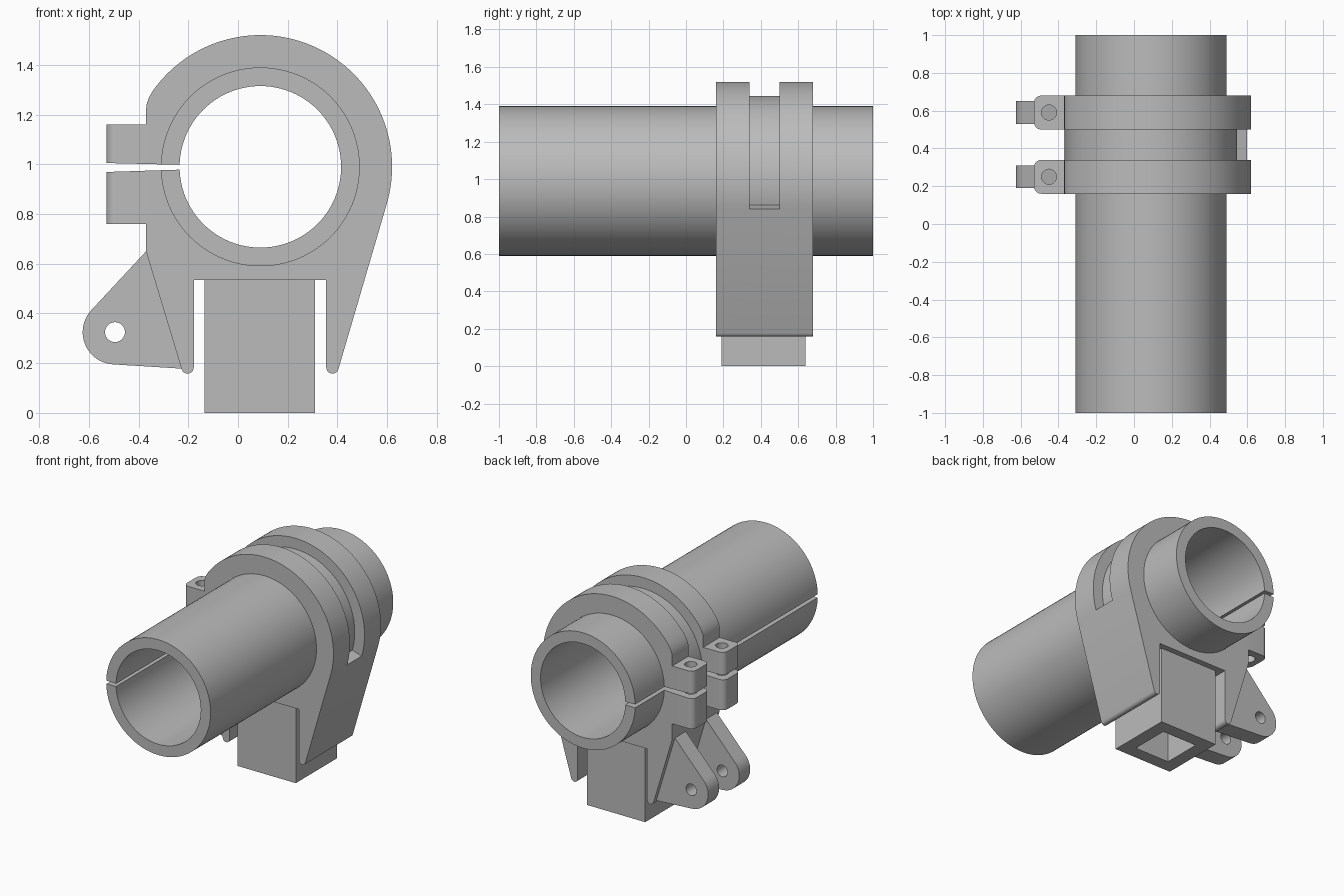
import bpy
import bmesh
from math import cos, sin, radians
from mathutils import Vector

cube = bpy.data.objects.get("Cube")
if cube:
    bpy.data.objects.remove(cube, do_unlink=True)

grey = bpy.data.materials.new("plain grey")
grey.use_nodes = True
grey.diffuse_color = (0.5, 0.5, 0.5, 1)
grey.node_tree.nodes["Principled BSDF"].inputs["Base Color"].default_value = (0.5, 0.5, 0.5, 1)

AXIS = (0.09, 0.99)          # tube centre in x, z
CLAMP = (0.16, 0.68)         # clamp extent along y
BANDS = (0.25, 0.59)         # centres of the two clamp bands along y


def arc(centre, r, start, end, n=16):
    """Points along an arc, angles in degrees."""
    steps = [radians(start + (end - start) * i / n) for i in range(n + 1)]
    return [(centre[0] + r * cos(a), centre[1] + r * sin(a)) for a in steps]


def circle(centre, r, n=96):
    return arc(centre, r, 0, 360, n)[:-1]


def rect(x0, x1, y0, y1):
    return [(x0, y0), (x1, y0), (x1, y1), (x0, y1)]


def prism(name, points, low, high, axis="y"):
    """Extrude an outline: (x, z) along y, or (x, y) along z."""
    bm = bmesh.new()
    place = (lambda p, d: (p[0], d, p[1])) if axis == "y" else (lambda p, d: (p[0], p[1], d))
    face = bm.faces.new([bm.verts.new(place(p, low)) for p in points])
    ext = bmesh.ops.extrude_face_region(bm, geom=[face])
    verts = [v for v in ext["geom"] if isinstance(v, bmesh.types.BMVert)]
    bmesh.ops.translate(bm, verts=verts, vec=Vector(place((0, 0), high - low)))
    bmesh.ops.recalc_face_normals(bm, faces=bm.faces)
    mesh = bpy.data.meshes.new(name)
    bm.to_mesh(mesh)
    bm.free()
    mesh.materials.append(grey)
    obj = bpy.data.objects.new(name, mesh)
    bpy.context.collection.objects.link(obj)
    return obj


def activate(obj):
    bpy.ops.object.select_all(action="DESELECT")
    obj.select_set(True)
    bpy.context.view_layer.objects.active = obj


def finish(obj, *cutters):
    """Cut the part, remove the cutters and smooth its round faces."""
    activate(obj)
    for cutter in cutters:
        mod = obj.modifiers.new("cut", "BOOLEAN")
        mod.operation = "DIFFERENCE"
        mod.solver = "EXACT"
        mod.object = cutter
        bpy.ops.object.modifier_apply(modifier=mod.name)
        bpy.data.objects.remove(cutter, do_unlink=True)
    bpy.ops.object.shade_smooth_by_angle(angle=radians(30))


def slit():
    """Tapered gap that splits the tube and clamp on the right side."""
    return prism("slit_cutter", [(-0.6, 0.967), (-0.1, 0.983), (-0.1, 0.995), (-0.6, 1.007)], -1.1, 1.1)


# Split tube
tube = prism("tube", circle(AXIS, 0.4), -1, 1)
finish(tube, prism("bore_cutter", circle(AXIS, 0.325), -1.1, 1.1), slit())

# Clamp body with two tapered legs
outline = arc(AXIS, 0.53, -16.5, 145, 64)
outline += [(-0.358, 1.27), (-0.367, 1.245), (-0.37, 1.22), (-0.37, 0.65)]
outline += arc((-0.203, 0.183), 0.025, 195, 360, 10)
outline += [(-0.178, 0.535), (0.355, 0.535)]
outline += arc((0.38, 0.183), 0.025, 180, 343, 10)
body = prism("clamp_body", outline, *CLAMP)
groove = arc(AXIS, 0.455, -16.5, 180, 72) + arc(AXIS, 0.8, 180, -16.5, 36)
finish(body,
       prism("seat_cutter", circle(AXIS, 0.395), 0, 0.9),
       prism("groove_cutter", groove, 0.34, 0.50),
       slit())

# Bolt ears and hinge lugs on each band
for i, y in enumerate(BANDS):
    side = ("front", "back")[i]
    plan = arc((-0.49, y - 0.05), 0.04, 270, 180, 8)[::-1]
    plan = [(-0.335, y + 0.09), (-0.49, y + 0.09)] \
        + arc((-0.49, y + 0.05), 0.04, 90, 180, 8)[1:] + plan + [(-0.335, y - 0.09)]
    ear = prism(side + "_bolt_ear", plan, 0.76, 1.16, "z")
    finish(ear, prism("bolt_cutter", circle((-0.45, y), 0.04, 32), 0.7, 1.2, "z"), slit())

    pivot = (-0.495, 0.325)
    shape = arc(pivot, 0.13, 135, 266, 24) + [(-0.21, 0.177), (-0.21, 0.3), (-0.35, 0.65), (-0.37, 0.65)]
    lug = prism(side + "_hinge_lug", shape, y - 0.06, y + 0.06)
    finish(lug, prism("pin_cutter", circle(pivot, 0.04, 32), 0, 1))

# Hollow square post
post = prism("square_post", rect(-0.135, 0.31, 0.19, 0.64), 0, 0.56, "z")
finish(post, prism("socket_cutter", rect(-0.045, 0.22, 0.28, 0.55), -0.1, 0.535, "z"))
